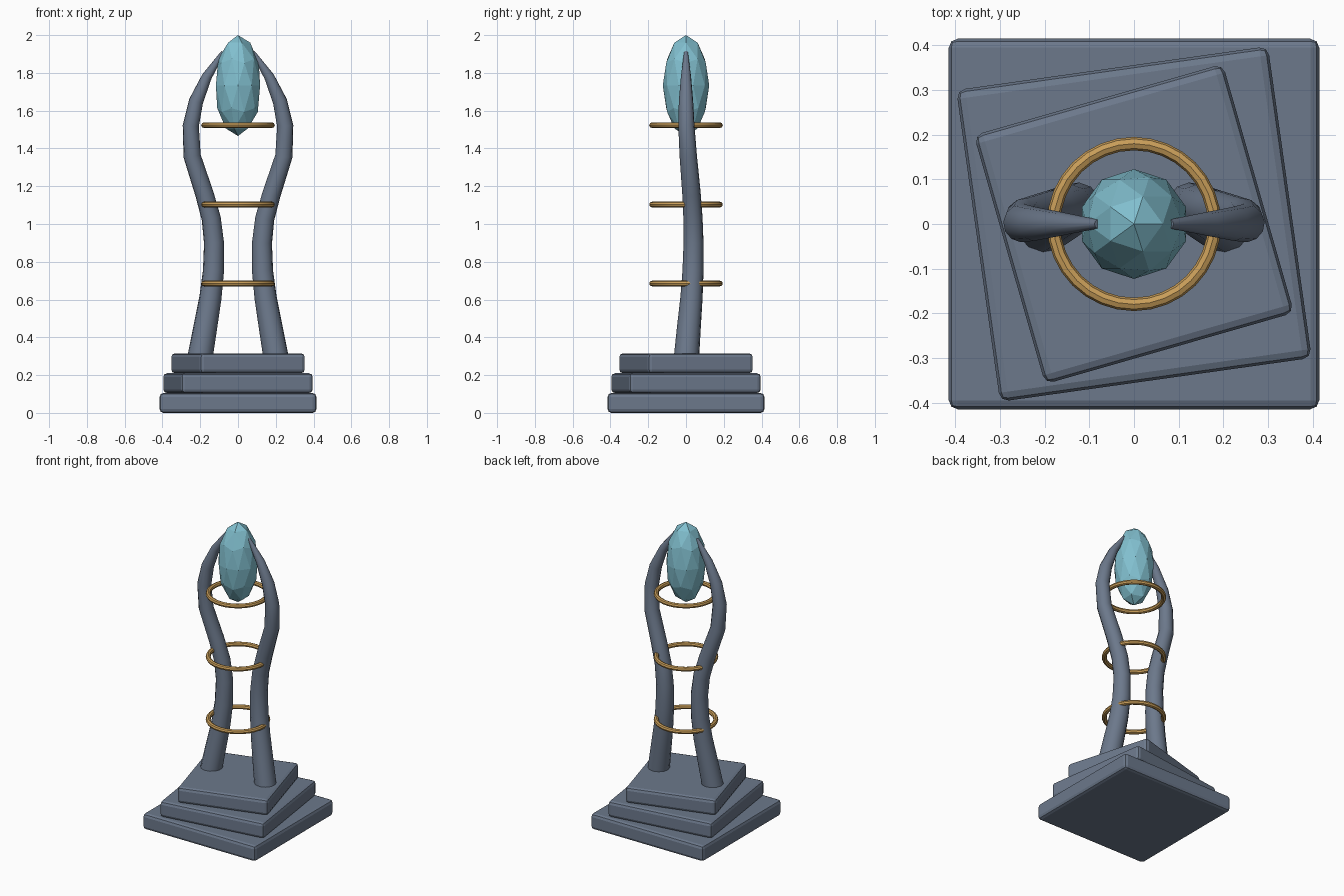
import bpy
import math

if "Cube" in bpy.data.objects:
    bpy.data.objects.remove(bpy.data.objects["Cube"])


def material(name, rgb):
    m = bpy.data.materials.new(name)
    m.diffuse_color = (*rgb, 1)
    m.use_nodes = True
    m.node_tree.nodes["Principled BSDF"].inputs["Base Color"].default_value = m.diffuse_color
    return m


STONE = material("slate_stone", (0.15, 0.19, 0.26))
GOLD = material("gold", (0.58, 0.34, 0.10))
CRYSTAL = material("crystal", (0.22, 0.52, 0.62))


def finish(name, mat, smooth=False):
    ob = bpy.context.object
    ob.name = name
    ob.data.materials.append(mat)
    if smooth:
        bpy.ops.object.shade_smooth_by_angle(angle=math.radians(40))
    return ob


# Stepped base: three bevelled slabs, each smaller and twisted further
STEP = 0.105
for i in range(3):
    bpy.ops.mesh.primitive_cube_add(size=1, location=(0, 0, STEP * (i + 0.5)))
    ob = bpy.context.object
    side = 0.83 - 0.125 * i
    ob.scale = (side, side, STEP)
    bpy.ops.object.transform_apply(location=False, rotation=False, scale=True)
    ob.rotation_euler.z = math.radians(8 * i)
    finish(f"base_slab_{i + 1}", STONE)
    bev = ob.modifiers.new("bevel", "BEVEL")
    bev.width = 0.02
    bev.segments = 2

# Pair of swaying arms tapering up to the crystal: x, y, z, radius
PATH = [(0.20, 0.003, 0.30, 0.067), (0.172, 0.016, 0.46, 0.063),
        (0.146, 0.029, 0.61, 0.059), (0.130, 0.037, 0.75, 0.056),
        (0.127, 0.040, 0.90, 0.053), (0.142, 0.037, 1.03, 0.051),
        (0.178, 0.029, 1.16, 0.049), (0.243, 0.012, 1.36, 0.046),
        (0.250, 0.002, 1.52, 0.043), (0.222, 0.0, 1.65, 0.038),
        (0.165, 0.0, 1.78, 0.027), (0.080, 0.0, 1.91, 0.010)]
for label, s in (("left", -1), ("right", 1)):
    cu = bpy.data.curves.new(f"{label}_arm", "CURVE")
    cu.dimensions = "3D"
    cu.bevel_depth = 1
    cu.bevel_resolution = 4
    cu.use_fill_caps = True
    sp = cu.splines.new("POLY")
    sp.points.add(len(PATH) - 1)
    for p, (x, y, z, r) in zip(sp.points, PATH):
        p.co = (s * x, y, z, 1)
        p.radius = r
    ob = bpy.data.objects.new(f"{label}_arm", cu)
    bpy.context.collection.objects.link(ob)
    bpy.ops.object.select_all(action="DESELECT")
    ob.select_set(True)
    bpy.context.view_layer.objects.active = ob
    bpy.ops.object.convert(target="MESH")
    finish(f"{label}_arm", STONE, True)

# Three floating gold rings
for i, z in enumerate((0.685, 1.103, 1.523)):
    bpy.ops.mesh.primitive_torus_add(major_radius=0.18, minor_radius=0.015,
                                     major_segments=32, minor_segments=8,
                                     location=(0, 0, z))
    finish(f"ring_{i + 1}", GOLD, True)

# Faceted elongated crystal held between the arm tips
bpy.ops.mesh.primitive_ico_sphere_add(subdivisions=2, radius=0.123,
                                      location=(0, 0, 1.733))
bpy.context.object.scale.z = 0.267 / 0.123
finish("crystal", CRYSTAL)
